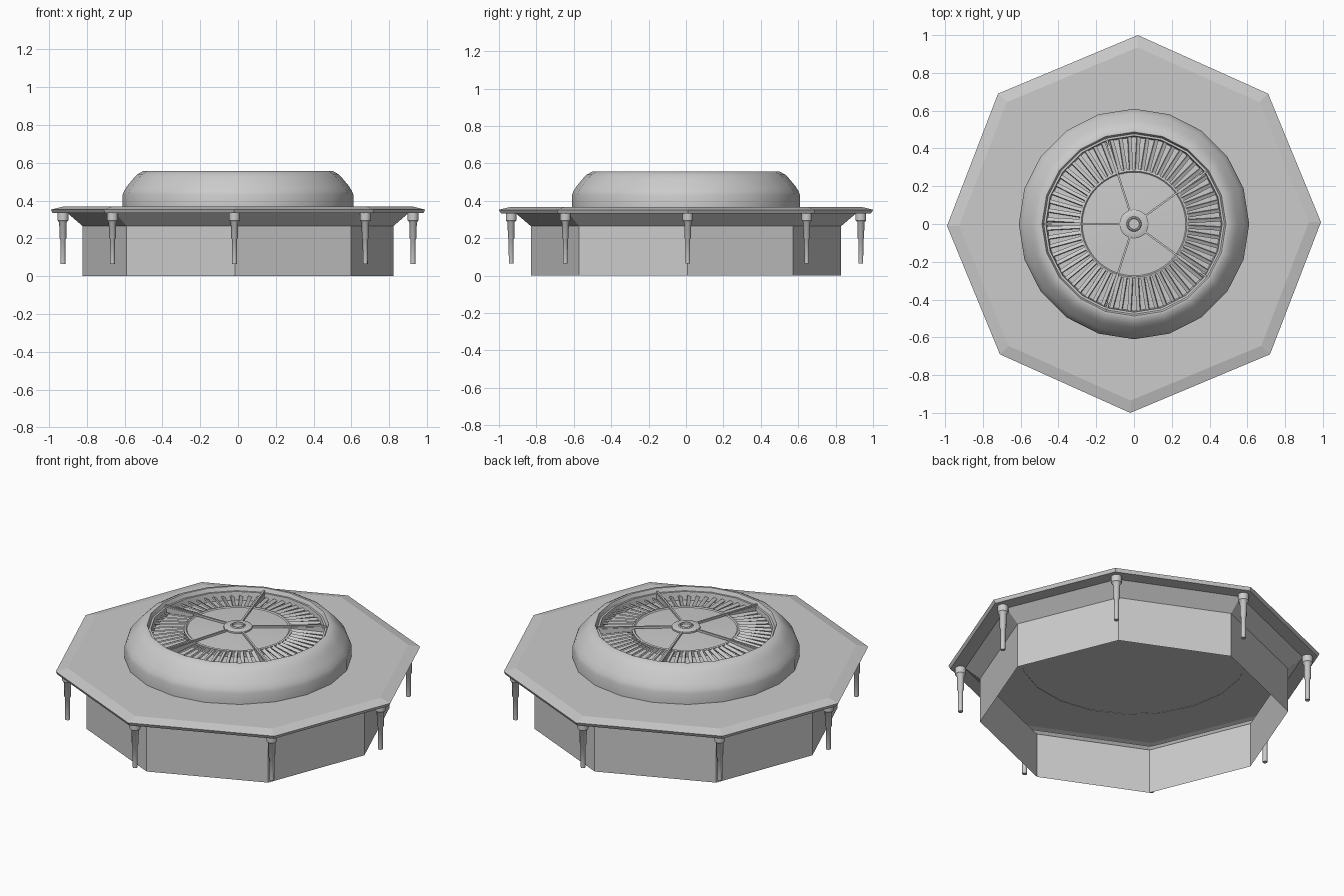
import bpy, bmesh
from math import sin, cos, pi, radians
from mathutils import Matrix, Vector

if "Cube" in bpy.data.objects:
    bpy.data.objects.remove(bpy.data.objects["Cube"])


def make_object(name, bm, smooth=None):
    bmesh.ops.recalc_face_normals(bm, faces=bm.faces)
    mesh = bpy.data.meshes.new(name)
    bm.to_mesh(mesh)
    bm.free()
    ob = bpy.data.objects.new(name, mesh)
    bpy.context.collection.objects.link(ob)
    if smooth:
        bpy.ops.object.select_all(action='DESELECT')
        ob.select_set(True)
        bpy.context.view_layer.objects.active = ob
        bpy.ops.object.shade_smooth_by_angle(angle=radians(smooth))
    return ob


def loft(bm, outline, profile, centre=(0, 0), cap_start=False, cap_end=False):
    """Sweep (scale, z) rings of a closed outline and join them."""
    rings = [[bm.verts.new((centre[0] + x * s, centre[1] + y * s, z)) for x, y in outline]
             for s, z in profile]
    n = len(outline)
    for a, b in zip(rings, rings[1:]):
        for i in range(n):
            j = (i + 1) % n
            bm.faces.new((a[i], a[j], b[j], b[i]))
    if cap_start:
        bm.faces.new(rings[0])
    if cap_end:
        bm.faces.new(rings[-1])


def circle(n):
    return [(cos(2 * pi * i / n), sin(2 * pi * i / n)) for i in range(n)]


def radial_bar(bm, angle, r0, r1, z0, z1, width, height, tilt=0):
    """Box running outwards from r0 (height z0) to r1 (height z1)."""
    a, b = Vector((r0, 0, z0)), Vector((r1, 0, z1))
    d = b - a
    m = (Matrix.Rotation(angle, 4, 'Z') @ Matrix.Translation((a + b) / 2)
         @ d.to_track_quat('X', 'Z').to_matrix().to_4x4()
         @ Matrix.Rotation(tilt, 4, 'X')
         @ Matrix.Diagonal((d.length, width, height, 1)))
    bmesh.ops.create_cube(bm, size=1, matrix=m)


# slightly irregular octagon, symmetric through the centre
half = [(0.99, 0.01), (0.71, 0.69), (0.02, 1.0), (-0.72, 0.69)]
octagon = half + [(-x, -y) for x, y in half]

# thin open-bottomed body: top plate, bevelled lip, sloped underside, skirt wall
bm = bmesh.new()
loft(bm, octagon, [(0.935, 0.368), (1.0, 0.352), (0.99, 0.333), (0.91, 0.333),
                   (0.83, 0.265), (0.83, 0.0)], cap_start=True)
make_object("octagonal_body", bm)

# rounded fan housing with inner lip
bm = bmesh.new()
loft(bm, circle(20), [(0.61, 0.366), (0.61, 0.43), (0.602, 0.452), (0.585, 0.478),
                      (0.55, 0.52), (0.53, 0.54), (0.50, 0.557), (0.487, 0.557),
                      (0.478, 0.535), (0.467, 0.535), (0.46, 0.485)])
make_object("fan_housing", bm, 40)

# floor below the slats
bm = bmesh.new()
loft(bm, circle(40), [(0.468, 0.487), (0.27, 0.50)], cap_end=True)
make_object("fan_floor", bm)

# ring of vent slats
bm = bmesh.new()
for i in range(60):
    radial_bar(bm, 2 * pi * (i + 0.5) / 60, 0.28, 0.462, 0.527, 0.508, 0.02, 0.008, radians(25))
make_object("vent_slats", bm)

# central disc, slightly domed, with a raised rim
bm = bmesh.new()
loft(bm, circle(40), [(0.29, 0.495), (0.29, 0.533), (0.28, 0.536), (0.274, 0.53),
                      (0.15, 0.537), (0.05, 0.54)], cap_end=True)
make_object("centre_disc", bm, 30)

# hub with a small raised ring
bm = bmesh.new()
loft(bm, circle(24), [(0.077, 0.53), (0.077, 0.548), (0.07, 0.552), (0.04, 0.552),
                      (0.036, 0.557), (0.03, 0.557), (0.028, 0.548)], cap_end=True)
make_object("hub", bm, 30)

# five guard spokes, each with a thicker outer end
bm = bmesh.new()
for i in range(5):
    a = pi + 2 * pi * i / 5
    radial_bar(bm, a, 0.07, 0.475, 0.545, 0.54, 0.01, 0.012)
    radial_bar(bm, a, 0.285, 0.47, 0.53, 0.522, 0.016, 0.03)
make_object("guard_spokes", bm)

# stepped pins hanging under each corner
for k, (x, y) in enumerate(octagon):
    bm = bmesh.new()
    loft(bm, circle(10), [(0.029, 0.336), (0.029, 0.295), (0.02, 0.285), (0.018, 0.20),
                          (0.014, 0.195), (0.013, 0.065)],
         centre=(x * 0.935, y * 0.935), cap_start=True, cap_end=True)
    make_object(f"corner_pin_{k + 1}", bm, 40)
